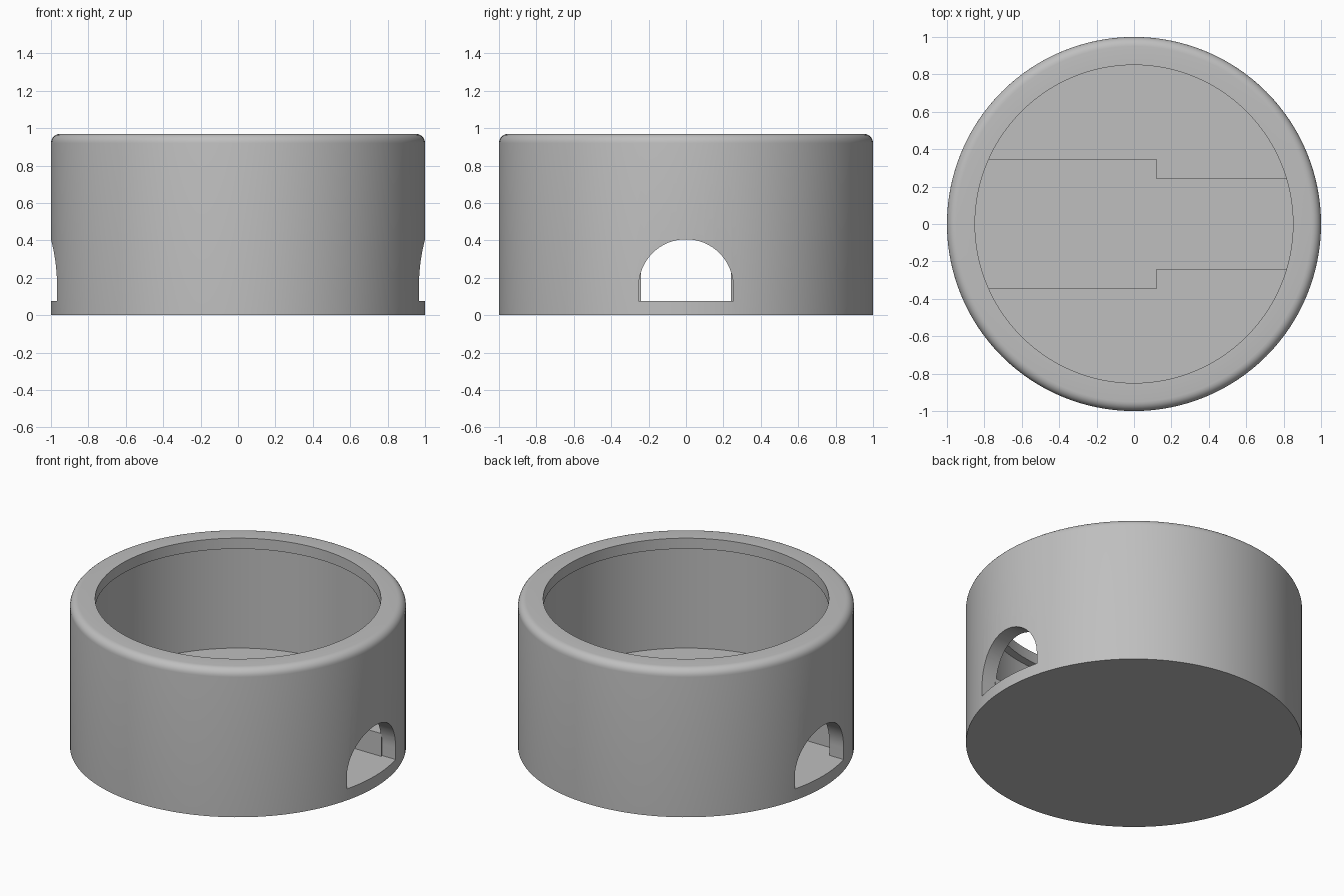
import bpy, bmesh, math

cube = bpy.data.objects.get("Cube")
if cube:
    bpy.data.objects.remove(cube, do_unlink=True)

RADIUS, HEIGHT, FILLET = 1.0, 0.97, 0.05
INNER, LIP, LIP_Z = 0.9, 0.85, 0.9
BASE, FLOOR = 0.075, 0.225
SEGMENTS = 128

grey = bpy.data.materials.new("plain grey")
grey.use_nodes = True
grey.diffuse_color = (0.52, 0.52, 0.52, 1)
grey.node_tree.nodes["Principled BSDF"].inputs["Base Color"].default_value = grey.diffuse_color


def finish(name, bm):
    bmesh.ops.recalc_face_normals(bm, faces=bm.faces)
    mesh = bpy.data.meshes.new(name)
    bm.to_mesh(mesh)
    bm.free()
    mesh.materials.append(grey)
    obj = bpy.data.objects.new(name, mesh)
    bpy.context.collection.objects.link(obj)
    return obj


def lathe(name, profile):
    """Revolve (radius, z) points about z and cap both ends."""
    bm = bmesh.new()
    angles = [2 * math.pi * i / SEGMENTS for i in range(SEGMENTS)]
    rings = [[bm.verts.new((r * math.cos(a), r * math.sin(a), z)) for a in angles]
             for r, z in profile]
    for low, high in zip(rings, rings[1:]):
        for i in range(SEGMENTS):
            j = (i + 1) % SEGMENTS
            bm.faces.new((low[i], low[j], high[j], high[i]))
    bm.faces.new(rings[0])
    bm.faces.new(rings[-1])
    return finish(name, bm)


def prism(name, points, depth):
    """Extrude a closed outline along a vector."""
    bm = bmesh.new()
    face = bm.faces.new([bm.verts.new(p) for p in points])
    new = bmesh.ops.extrude_face_region(bm, geom=[face])["geom"]
    bmesh.ops.translate(bm, vec=depth, verts=[v for v in new if isinstance(v, bmesh.types.BMVert)])
    return finish(name, bm)


def shade(obj):
    bpy.ops.object.select_all(action='DESELECT')
    obj.select_set(True)
    bpy.context.view_layer.objects.active = obj
    bpy.ops.object.shade_smooth_by_angle(angle=math.radians(30))


# Round cup with a filleted rim and an inward lip
fillet = [(RADIUS - FILLET + FILLET * math.cos(a), HEIGHT - FILLET + FILLET * math.sin(a))
          for a in (math.radians(15 * i) for i in range(7))]
cup = lathe("cup_wall", [(RADIUS, 0)] + fillet
            + [(LIP, HEIGHT), (LIP, LIP_Z), (INNER, LIP_Z), (INNER, BASE)])

# Arched openings through both sides
ARCH, ARCH_Z = 0.253, 0.153
arch = [(-1.2, ARCH * math.cos(a), ARCH_Z + ARCH * math.sin(a))
        for a in (math.pi * i / 32 for i in range(33))]
arch += [(-1.2, -ARCH, BASE), (-1.2, ARCH, BASE)]
cutter = prism("arch_cutter", arch, (2.4, 0, 0))
cutter.hide_render = True

cut = cup.modifiers.new("arches", 'BOOLEAN')
cut.operation, cut.solver, cut.object = 'DIFFERENCE', 'EXACT', cutter
bpy.context.view_layer.objects.active = cup
bpy.ops.object.modifier_apply(modifier=cut.name)
bpy.data.objects.remove(cutter, do_unlink=True)
shade(cup)

# Raised floor on each side of the stepped channel
NARROW, WIDE, STEP_X = 0.24, 0.345, 0.12
EDGE = INNER + 0.005
start, end = math.asin(NARROW / EDGE), math.pi - math.asin(WIDE / EDGE)
for side, label in ((1, "back"), (-1, "front")):
    outline = [(EDGE * math.cos(a), side * EDGE * math.sin(a), BASE - 0.01)
               for a in (start + (end - start) * i / 48 for i in range(49))]
    outline += [(STEP_X, side * w, BASE - 0.01) for w in (WIDE, NARROW)]
    shade(prism(label + "_floor_block", outline, (0, 0, FLOOR - BASE + 0.01)))
